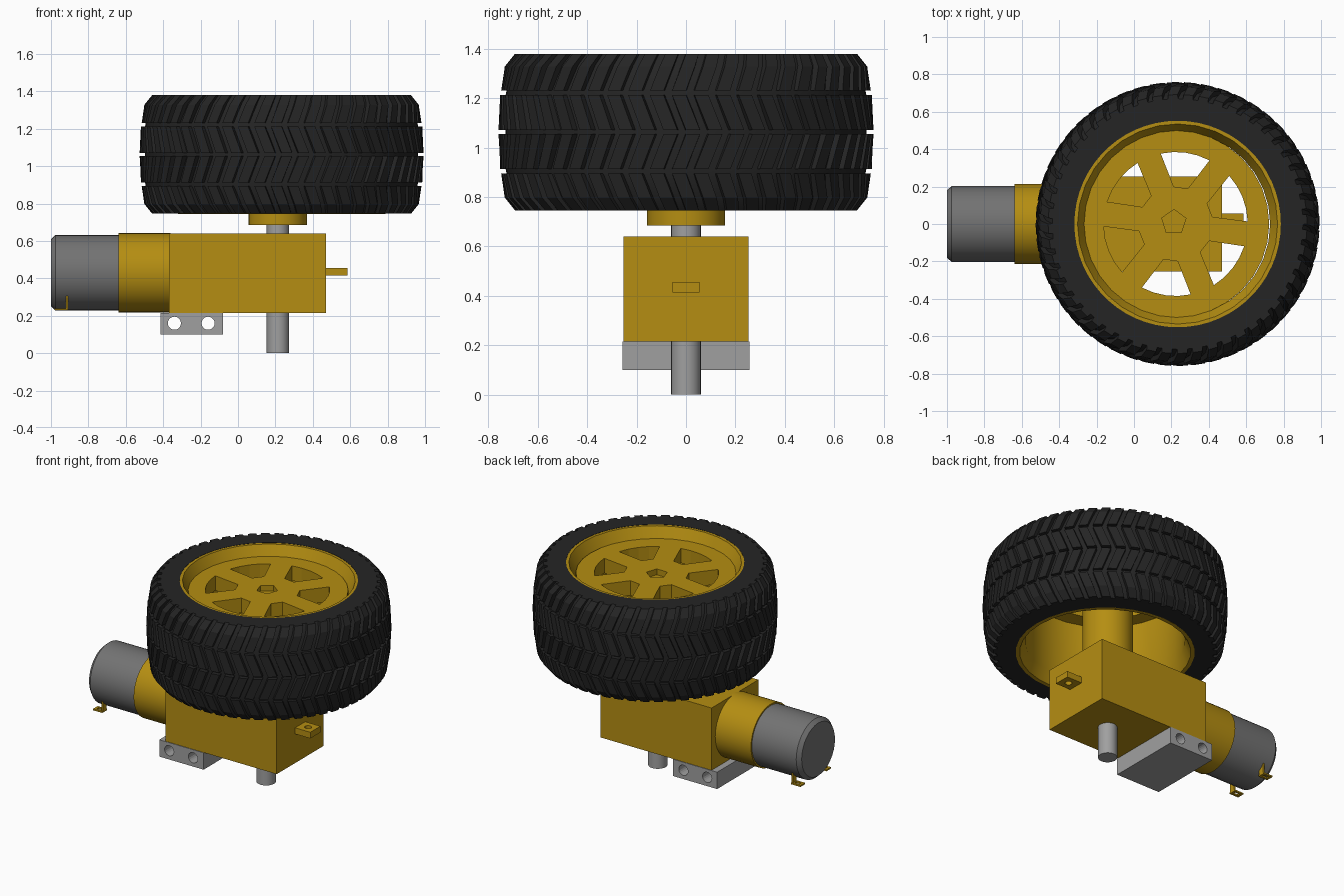
import bpy, bmesh, math
from mathutils import Matrix, Vector

cube = bpy.data.objects.get("Cube")
if cube:
    bpy.data.objects.remove(cube, do_unlink=True)


def material(name, rgb):
    m = bpy.data.materials.new(name)
    m.use_nodes = True
    m.diffuse_color = (*rgb, 1)
    m.node_tree.nodes["Principled BSDF"].inputs["Base Color"].default_value = (*rgb, 1)
    return m


YELLOW = material("mustard yellow", (0.46, 0.27, 0.006))
RUBBER = material("black rubber", (0.018, 0.018, 0.018))
DARK = material("motor grey", (0.17, 0.17, 0.17))
STEEL = material("light grey", (0.35, 0.35, 0.35))

WHEEL_X, AXLE_X, MOTOR_Z = 0.233, 0.213, 0.43
ALONG_X = Matrix.Rotation(math.pi / 2, 4, 'Y')


def finish(name, bm, mat, matrix=Matrix(), smooth=None):
    bmesh.ops.remove_doubles(bm, verts=bm.verts, dist=1e-5)
    bmesh.ops.recalc_face_normals(bm, faces=bm.faces)
    mesh = bpy.data.meshes.new(name)
    bm.to_mesh(mesh)
    bm.free()
    mesh.materials.append(mat)
    mesh.transform(matrix)
    ob = bpy.data.objects.new(name, mesh)
    bpy.context.collection.objects.link(ob)
    if smooth:
        bpy.ops.object.select_all(action='DESELECT')
        ob.select_set(True)
        bpy.context.view_layer.objects.active = ob
        bpy.ops.object.shade_smooth_by_angle(angle=math.radians(smooth))
    return ob


def polar(r, a, z=0.0):
    return Vector((r * math.cos(a), r * math.sin(a), z))


def lathe(name, profile, mat, matrix=Matrix(), sides=32, closed=False, smooth=30):
    """Turn an (r, z) profile around the z axis."""
    bm = bmesh.new()
    rings = [[bm.verts.new(polar(r, math.tau * i / sides, z)) for i in range(sides)]
             for r, z in profile]
    pairs = list(zip(rings, rings[1:]))
    if closed:
        pairs.append((rings[-1], rings[0]))
    for a, b in pairs:
        for i in range(sides):
            j = (i + 1) % sides
            bm.faces.new((a[i], a[j], b[j], b[i]))
    if not closed:
        bm.faces.new(rings[0])
        bm.faces.new(rings[-1])
    return finish(name, bm, mat, matrix, smooth)


def box(name, lo, hi, mat):
    bm = bmesh.new()
    bmesh.ops.create_cube(bm, size=1)
    lo, hi = Vector(lo), Vector(hi)
    m = Matrix.Translation((lo + hi) / 2) @ Matrix.Diagonal((*(hi - lo), 1))
    return finish(name, bm, mat, m)


def plate(name, loops, thick, mat, matrix):
    """Flat plate from an outline and holes, extruded around its middle."""
    cu = bpy.data.curves.new(name, 'CURVE')
    cu.dimensions, cu.fill_mode, cu.extrude = '2D', 'BOTH', thick / 2
    for loop in loops:
        sp = cu.splines.new('POLY')
        sp.points.add(len(loop) - 1)
        sp.use_cyclic_u, sp.use_smooth = True, False
        for p, co in zip(sp.points, loop):
            p.co = (co[0], co[1], 0, 1)
    cu.materials.append(mat)
    ob = bpy.data.objects.new(name, cu)
    bpy.context.collection.objects.link(ob)
    ob.matrix_world = matrix
    bpy.ops.object.select_all(action='DESELECT')
    ob.select_set(True)
    bpy.context.view_layer.objects.active = ob
    bpy.ops.object.convert(target='MESH')


def circle(x, y, r, n=20, turn=0.0):
    return [Vector((x, y, 0)) + polar(r, turn + math.tau * i / n) for i in range(n)]


def rect(x0, y0, x1, y1):
    return [(x0, y0), (x1, y0), (x1, y1), (x0, y1)]


# Gearbox, motor collar and motor can
box("gearbox", (-0.37, -0.253, 0.215), (0.47, 0.253, 0.64), YELLOW)
at_motor = Matrix.Translation((0, 0, MOTOR_Z)) @ ALONG_X
lathe("motor_collar", [(0.213, -0.64), (0.213, -0.36)], YELLOW, at_motor)
lathe("motor_can", [(0.18, -1), (0.203, -0.975), (0.203, -0.63)], DARK, at_motor)

# Motor terminals
for side, y in (("left", 0.14), ("right", -0.14)):
    plate("terminal_" + side, [rect(-0.035, -0.025, 0.035, 0.025), rect(-0.018, -0.01, 0.018, 0.01)],
          0.01, YELLOW, Matrix.Translation((-0.945, y, 0.235)))
    box("terminal_stem_" + side, (-0.92, y - 0.02, 0.23), (-0.91, y + 0.02, 0.31), YELLOW)

# Mounting tab on the end of the gearbox
plate("mounting_tab", [rect(0.46, -0.055, 0.585, 0.055), circle(0.53, 0, 0.022)],
      0.042, YELLOW, Matrix.Translation((0, 0, 0.435)))

# Mounting block with two cross holes
plate("mounting_block",
      [rect(-0.415, 0.10, -0.08, 0.215), circle(-0.34, 0.16, 0.035), circle(-0.16, 0.16, 0.035)],
      0.514, STEEL, Matrix.Rotation(math.pi / 2, 4, 'X'))

# Axle and wheel hub
at_axle = Matrix.Translation((AXLE_X, 0, 0))
lathe("axle", [(0.06, 0), (0.06, 0.76)], STEEL, at_axle, 24)
lathe("wheel_hub", [(0.157, 0.685), (0.157, 1.27)], YELLOW, at_axle)

# Rim barrel with flared lips
at_wheel = Matrix.Translation((WHEEL_X, 0, 0))
lathe("rim", [(0.555, 0.745), (0.555, 1.378), (0.535, 1.378), (0.495, 1.30), (0.495, 0.82), (0.53, 0.745)],
      YELLOW, at_wheel, 32, True, 25)

# Spoke disc: six windows and a five-sided centre socket
windows = []
for k in range(6):
    mid = math.radians(22 + 60 * k)
    arc = [polar(0.385, mid + math.radians(d)) for d in (-20, -10, 0, 10, 20)]
    root = [polar(0.20, mid + math.radians(d)) for d in (11, -11)]
    windows.append(arc + root)
plate("spoke_disc", [circle(0, 0, 0.5, 32)] + windows + [circle(-0.01, 0.01, 0.068, 5, 0.3)],
      0.10, YELLOW, Matrix.Translation((WHEEL_X - 0.01, 0, 1.26)))

# Tyre carcass
MID = 1.0625
half = [(0.552, 0.317), (0.67, 0.317), (0.705, 0.27), (0.73, 0.15)]
carcass = [(r, MID + h) for r, h in half] + [(r, MID - h) for r, h in reversed(half)]
lathe("tyre", carcass, RUBBER, at_wheel, 60, True, 25)

# Tread: four rows of slanted blocks forming a zigzag
COUNT, WIDTH, SLANT = 52, 0.088, 0.075
inner_row = [(0.759, 0.008), (0.752, 0.150)]
outer_row = [(0.748, 0.168), (0.734, 0.265), (0.692, 0.317)]
bm = bmesh.new()


def tread_block(levels, angle, lean):
    """One block following (r, z) levels while leaning around the tyre."""
    sections = []
    z0, z1 = levels[0][1], levels[-1][1]
    for r, z in levels:
        a = angle + lean * ((z - z0) / (z1 - z0) - 0.5)
        w = WIDTH / 2
        sections.append([bm.verts.new(polar(rr, a + s, z)) for rr, s in
                         ((r - 0.05, -w), (r, -w * 0.85), (r, w * 0.85), (r - 0.05, w))])
    for a, b in zip(sections, sections[1:]):
        for i in range(4):
            j = (i + 1) % 4
            bm.faces.new((a[i], a[j], b[j], b[i]))
    bm.faces.new(sections[0])
    bm.faces.new(sections[-1])


rows = [(inner_row, 1, -1), (outer_row, 1, 1), (inner_row, -1, 1), (outer_row, -1, -1)]
for row, side, lean in rows:
    levels = sorted([(r, MID + side * h) for r, h in row], key=lambda p: p[1])
    for i in range(COUNT):
        tread_block(levels, math.tau * i / COUNT, lean * SLANT)
finish("tyre_tread", bm, RUBBER, at_wheel)
